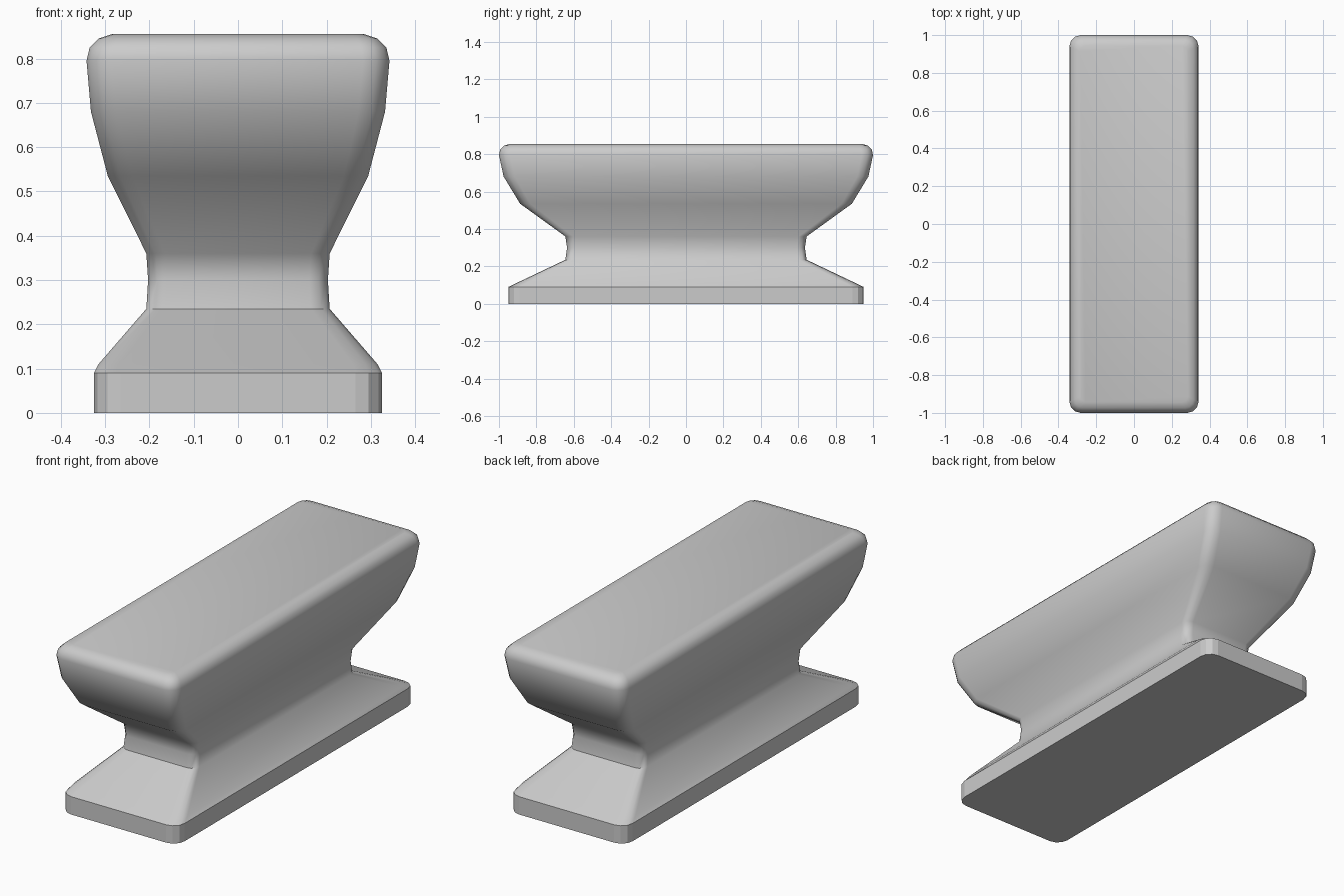
import bpy, bmesh, math

if "Cube" in bpy.data.objects:
    bpy.data.objects.remove(bpy.data.objects["Cube"])

SEG = 3  # segments per rounded corner

# Cross-sections from bottom to top: height, half width, half length, corner radius
sections = [
    (0.00, 0.325, 0.950, 0.060),    # foot slab
    (0.09, 0.325, 0.950, 0.060),
    (0.11, 0.315, 0.908, 0.055),    # slope up to the waist
    (0.235, 0.207, 0.645, 0.042),
    (0.30, 0.203, 0.636, 0.042),    # waist
    (0.36, 0.207, 0.645, 0.042),
    (0.535, 0.294, 0.887, 0.055),   # flaring head
    (0.68, 0.332, 0.975, 0.060),
    (0.795, 0.342, 1.000, 0.060),
    (0.825, 0.335, 0.993, 0.056),   # rounded top rim
    (0.845, 0.315, 0.973, 0.045),
    (0.855, 0.285, 0.943, 0.030),
]


def rounded_ring(bm, z, hx, hy, r):
    ring = []
    for k, (sx, sy) in enumerate([(1, 1), (-1, 1), (-1, -1), (1, -1)]):
        for i in range(SEG + 1):
            a = math.pi / 2 * (k + i / SEG)
            ring.append(bm.verts.new((sx * (hx - r) + r * math.cos(a),
                                      sy * (hy - r) + r * math.sin(a), z)))
    return ring


# Loft the sections into one closed body
bm = bmesh.new()
rings = [rounded_ring(bm, *s) for s in sections]
n = len(rings[0])
for lo, hi in zip(rings, rings[1:]):
    for i in range(n):
        j = (i + 1) % n
        bm.faces.new((lo[i], lo[j], hi[j], hi[i]))
bm.faces.new(rings[-1])
bm.faces.new(rings[0][::-1])
bmesh.ops.recalc_face_normals(bm, faces=bm.faces)

# Smooth body, crisp foot slab and flat waist ledges
for f in bm.faces:
    f.smooth = True
for e in bm.edges:
    in_foot = all(v.co.z < 0.1 for v in e.verts)
    e.smooth = not in_foot and e.calc_face_angle(0) < math.radians(50)

mesh = bpy.data.meshes.new("anvil_block")
bm.to_mesh(mesh)
bm.free()
block = bpy.data.objects.new("anvil_block", mesh)
bpy.context.collection.objects.link(block)
